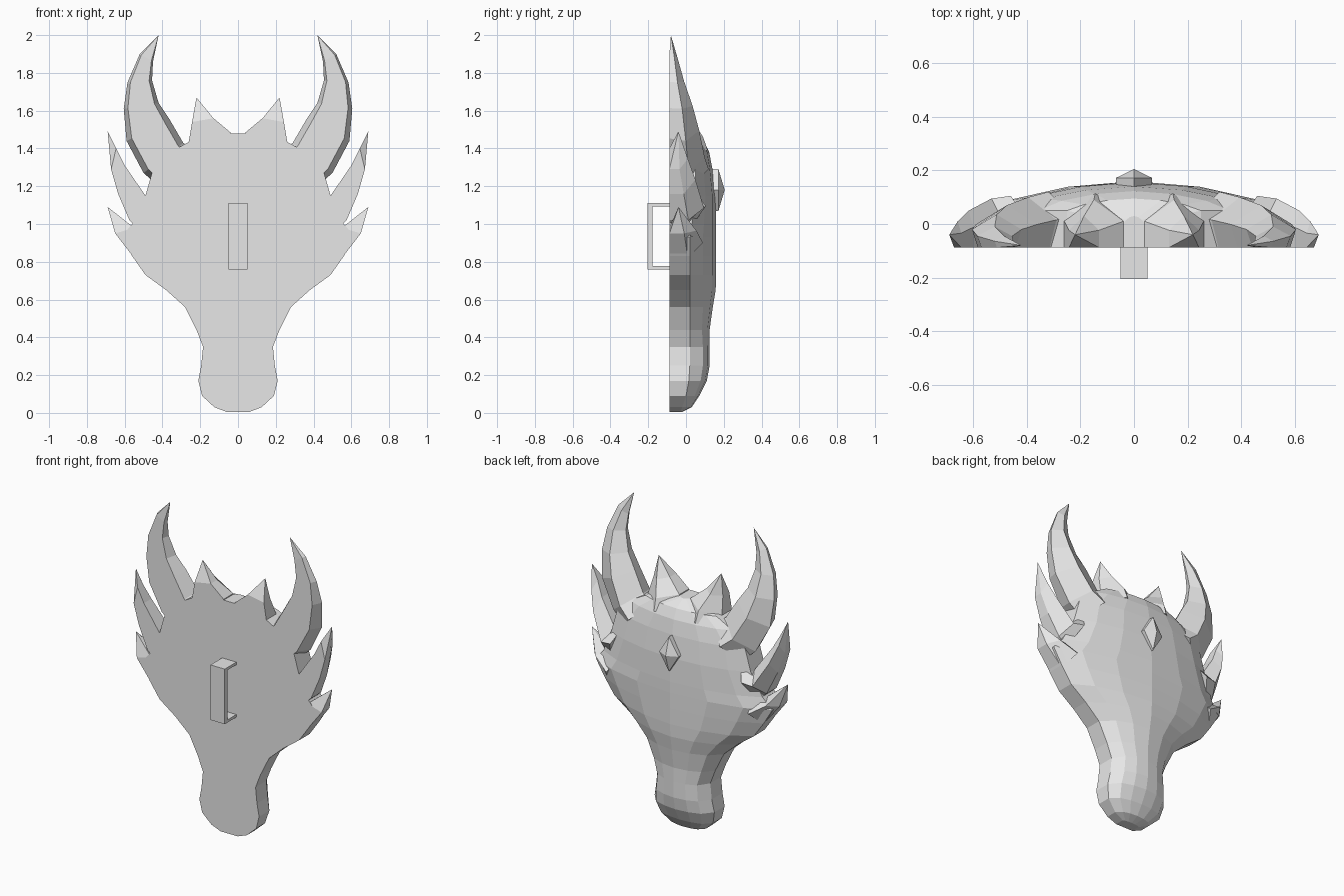
import bpy
import bmesh

cube = bpy.data.objects.get("Cube")
if cube:
    bpy.data.objects.remove(cube, do_unlink=True)

grey = bpy.data.materials.new("plain grey")
grey.use_nodes = True
grey.diffuse_color = (0.8, 0.8, 0.8, 1)
grey.node_tree.nodes["Principled BSDF"].inputs["Base Color"].default_value = (0.8, 0.8, 0.8, 1)

BACK = -0.088  # flat plane the handle is fixed to


def finish(name, bm, mirror=False):
    bmesh.ops.recalc_face_normals(bm, faces=bm.faces)
    mesh = bpy.data.meshes.new(name)
    bm.to_mesh(mesh)
    bm.free()
    mesh.materials.append(grey)
    obj = bpy.data.objects.new(name, mesh)
    bpy.context.collection.objects.link(obj)
    if mirror:
        obj.modifiers.new("Mirror", "MIRROR").use_mirror_merge = False
    return obj


def loft(name, rings, tip=None, mirror=False):
    """Skin closed rings of points; end in a tip point or a flat cap."""
    bm = bmesh.new()
    rows = [[bm.verts.new(p) for p in ring] for ring in rings]
    n = len(rows[0])
    for a, b in zip(rows, rows[1:]):
        for i in range(n):
            j = (i + 1) % n
            bm.faces.new((a[i], a[j], b[j], b[i]))
    bm.faces.new(rows[0])
    if tip:
        end = bm.verts.new(tip)
        for i in range(n):
            bm.faces.new((rows[-1][i], rows[-1][(i + 1) % n], end))
    else:
        bm.faces.new(rows[-1])
    return finish(name, bm, mirror)


def spike(name, rows, tip, bevel=0.0):
    """Ridged blade: each row is inner edge (x, z), outer edge (x, z), ridge y."""
    rings = []
    for (xi, zi), (xo, zo), ridge in rows:
        def at(t, y):
            return (xi + (xo - xi) * t, y, zi + (zo - zi) * t)
        edge = BACK + 0.55 * (ridge - BACK)
        rings.append([at(bevel, BACK), at(0, edge), at(0.5, ridge),
                      at(1, edge), at(1 - bevel, BACK)])
    return loft(name, rings, tip, mirror=True)


# Domed head plate: height, half width, rim y, ridge y, snout boxiness
body_rows = [
    (0.005, 0.06, -0.03, -0.02, 0.6), (0.03, 0.125, -0.02, 0.03, 0.6),
    (0.09, 0.19, 0.0, 0.07, 0.6), (0.17, 0.21, 0.015, 0.11, 0.6),
    (0.25, 0.195, 0.02, 0.125, 0.6), (0.35, 0.185, 0.02, 0.125, 0.6),
    (0.44, 0.22, 0.02, 0.125, 0.7), (0.56, 0.28, 0.02, 0.142, 0.8),
    (0.65, 0.38, 0.02, 0.157, 0.9), (0.73, 0.49, 0.02, 0.16, 1),
    (0.83, 0.56, 0.02, 0.16, 1), (0.93, 0.62, 0.02, 0.16, 1),
    (1.0, 0.56, 0.03, 0.16, 1), (1.15, 0.49, 0.05, 0.156, 1),
    (1.29, 0.45, 0.05, 0.14, 1), (1.38, 0.36, 0.05, 0.123, 1),
    (1.44, 0.25, 0.05, 0.095, 1), (1.48, 0.04, 0.0, 0.03, 1),
]
rings = []
for z, w, rim, ridge, box in body_rows:
    half = [(w * u, rim + (ridge - rim) * f ** box, z)
            for u, f in ((1, 0), (0.75, 0.5), (0.4, 0.85))]
    left = [(w, BACK, z)] + half
    rings.append(left + [(0, ridge, z)] + [(-x, y, h) for x, y, h in reversed(left)])
loft("head_plate", rings)

# Curved horns
spike("horns", [
    ((0.22, 1.38), (0.42, 1.20), 0.12), ((0.29, 1.43), (0.50, 1.27), 0.10),
    ((0.36, 1.55), (0.59, 1.44), 0.07), ((0.42, 1.64), (0.605, 1.61), 0.035),
    ((0.455, 1.76), (0.585, 1.75), -0.01), ((0.45, 1.86), (0.52, 1.90), -0.045),
], (0.42, -0.08, 2.0), bevel=0.12)

# Crown points between the horns
spike("crown_points", [
    ((0.02, 1.40), (0.27, 1.38), 0.115), ((0.04, 1.485), (0.26, 1.44), 0.09),
    ((0.13, 1.56), (0.243, 1.54), 0.03),
], (0.22, -0.04, 1.67))

# Side spikes
spike("upper_side_spikes", [
    ((0.40, 1.22), (0.52, 0.97), 0.105), ((0.49, 1.15), (0.575, 1.02), 0.095),
    ((0.60, 1.31), (0.635, 1.16), 0.05), ((0.645, 1.40), (0.672, 1.29), 0.01),
], (0.69, -0.04, 1.49))
spike("lower_side_spikes", [
    ((0.45, 0.98), (0.55, 0.82), 0.09), ((0.55, 0.98), (0.65, 0.95), 0.055),
], (0.69, -0.04, 1.09))

# Forehead gem: low plinth with a pyramid on top
diamond = [(0.068, 1.18), (0, 1.29), (-0.068, 1.18), (0, 1.07)]
loft("forehead_gem", [[(x, y, z) for x, z in diamond] for y in (0.13, 0.172)],
     tip=(0, 0.205, 1.18))

# Grip handle: bracket profile extruded across x
bracket = [(BACK, 0.76), (-0.205, 0.76), (-0.205, 1.11), (BACK, 1.11),
           (BACK, 1.093), (-0.178, 1.093), (-0.178, 0.777), (BACK, 0.777)]
loft("handle", [[(x, y, z) for y, z in bracket] for x in (-0.05, 0.05)])
